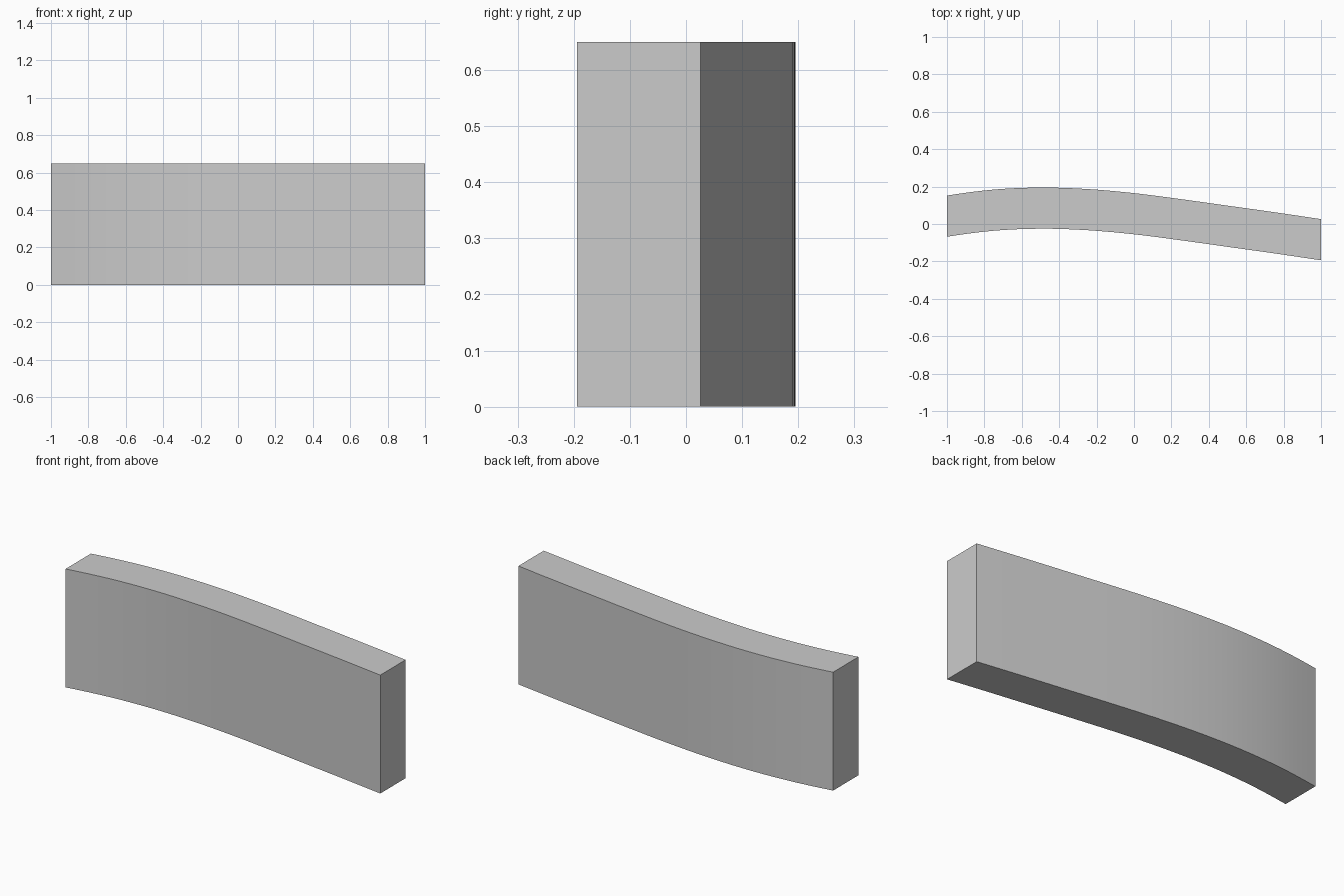
import bpy, bmesh, math

if "Cube" in bpy.data.objects:
    bpy.data.objects.remove(bpy.data.objects["Cube"])

HEIGHT, THICK, SEGS = 0.65, 0.22, 32

# back edge of the plan outline: bends at the left, nearly straight at the right
KEYS = [(-1, 0.152), (-0.75, 0.184), (-0.5, 0.195), (-0.25, 0.187),
        (0, 0.165), (0.25, 0.133), (0.5, 0.098), (0.75, 0.063), (1, 0.026)]


def back_y(x):
    """Smooth interpolation through the evenly spaced key points."""
    ys = [k[1] for k in KEYS]
    ys = [2 * ys[0] - ys[1] - 0.015] + ys + [2 * ys[-1] - ys[-2]]
    f = (x + 1) / 0.25
    i = min(int(f), len(KEYS) - 2)
    t = f - i
    a, b, c, d = ys[i:i + 4]
    return 0.5 * (2 * b + (c - a) * t + (2 * a - 5 * b + 4 * c - d) * t * t
                  + (3 * b - a - 3 * c + d) * t ** 3)


# curved wall: rectangular sections swept along the curve
bm = bmesh.new()
rings = []
for n in range(SEGS + 1):
    x = -1 + 2 * n / SEGS
    y = back_y(x)
    rings.append([bm.verts.new(p) for p in (
        (x, y - THICK, 0), (x, y, 0), (x, y, HEIGHT), (x, y - THICK, HEIGHT))])
for r, s in zip(rings, rings[1:]):
    for k in range(4):
        j = (k + 1) % 4
        bm.faces.new((r[k], r[j], s[j], s[k]))

# end caps
bm.faces.new(rings[0])
bm.faces.new(rings[-1])
bmesh.ops.recalc_face_normals(bm, faces=bm.faces)

mesh = bpy.data.meshes.new("curved_wall")
bm.to_mesh(mesh)
bm.free()
wall = bpy.data.objects.new("curved_wall", mesh)
bpy.context.collection.objects.link(wall)
bpy.context.view_layer.objects.active = wall
wall.select_set(True)
bpy.ops.object.shade_smooth_by_angle(angle=math.radians(30))
